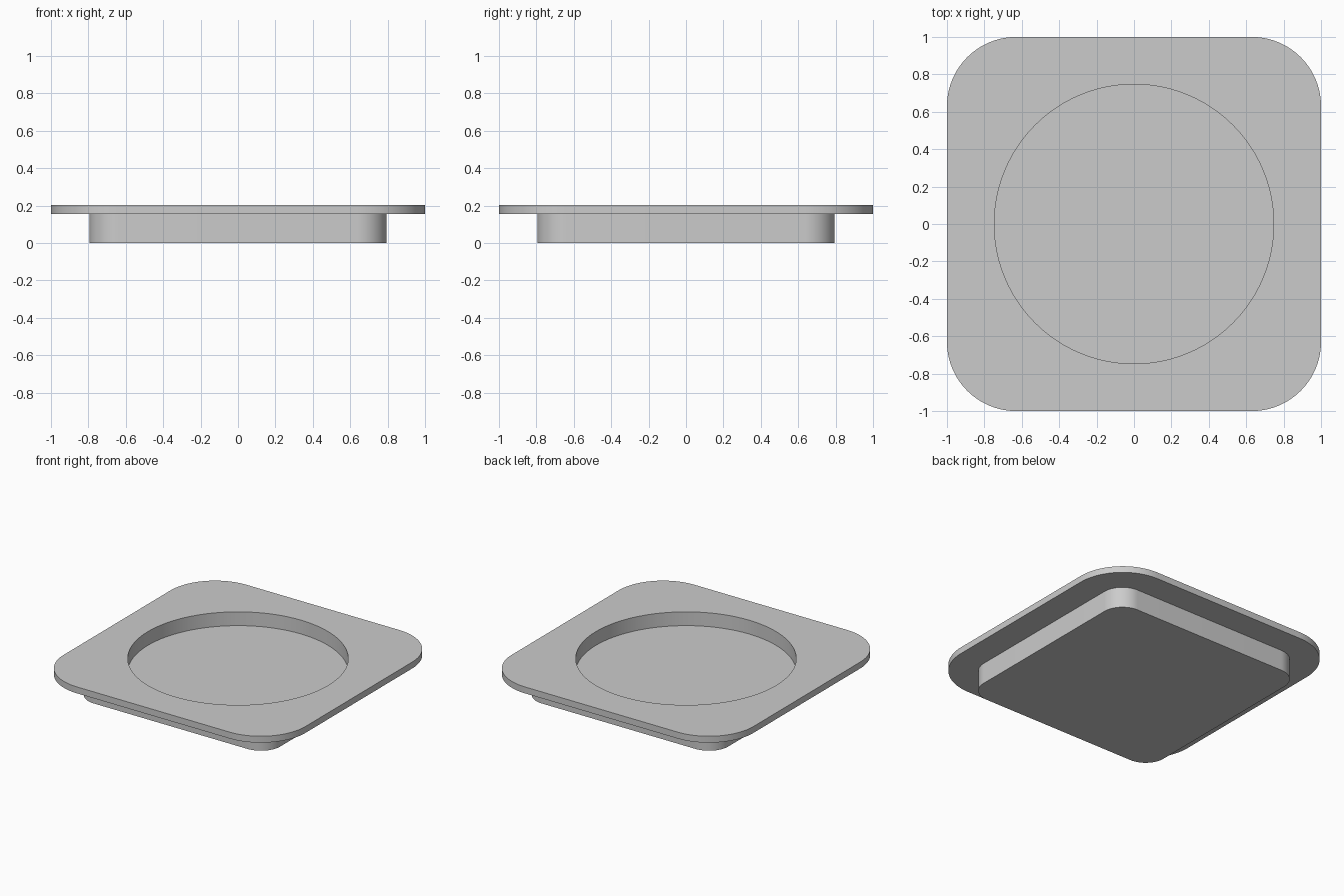
import bpy, bmesh
from math import cos, sin, pi, radians

cube = bpy.data.objects.get("Cube")
if cube:
    bpy.data.objects.remove(cube, do_unlink=True)

CORNER_STEPS = 24


def outline(half, radius, z):
    """Rounded square; with half == radius it becomes a circle."""
    points = []
    for quarter in range(4):
        sx = 1 if quarter in (0, 3) else -1
        sy = 1 if quarter < 2 else -1
        for step in range(CORNER_STEPS + 1):
            a = (quarter + step / CORNER_STEPS) * pi / 2
            points.append((sx * (half - radius) + radius * cos(a),
                           sy * (half - radius) + radius * sin(a), z))
    return points


def loft(name, loops, material):
    """Skin consecutive outlines and cap both ends."""
    bm = bmesh.new()
    rings = [[bm.verts.new(p) for p in loop] for loop in loops]
    for lower, upper in zip(rings, rings[1:]):
        for i in range(len(lower)):
            j = (i + 1) % len(lower)
            bm.faces.new((lower[i], lower[j], upper[j], upper[i]))
    bm.faces.new(rings[0][::-1])
    bm.faces.new(rings[-1])
    bmesh.ops.remove_doubles(bm, verts=bm.verts[:], dist=1e-5)
    bmesh.ops.recalc_face_normals(bm, faces=bm.faces[:])
    mesh = bpy.data.meshes.new(name)
    bm.to_mesh(mesh)
    bm.free()
    mesh.materials.append(material)
    obj = bpy.data.objects.new(name, mesh)
    bpy.context.collection.objects.link(obj)
    return obj


# Plain grey
grey = bpy.data.materials.new("plain grey")
grey.use_nodes = True
colour = (0.6, 0.6, 0.6, 1)
grey.diffuse_color = colour
grey.node_tree.nodes["Principled BSDF"].inputs["Base Color"].default_value = colour

# Base block, overhanging flange and round recess in one closed surface
tray = loft("recessed_tray", [
    outline(0.795, 0.16, 0),
    outline(0.795, 0.16, 0.155),
    outline(1, 0.37, 0.155),
    outline(1, 0.37, 0.203),
    outline(0.747, 0.747, 0.203),
    outline(0.747, 0.747, 0.1),
], grey)

# Smooth corners with crisp edges
bpy.ops.object.select_all(action='DESELECT')
tray.select_set(True)
bpy.context.view_layer.objects.active = tray
bpy.ops.object.shade_smooth_by_angle(angle=radians(30))
